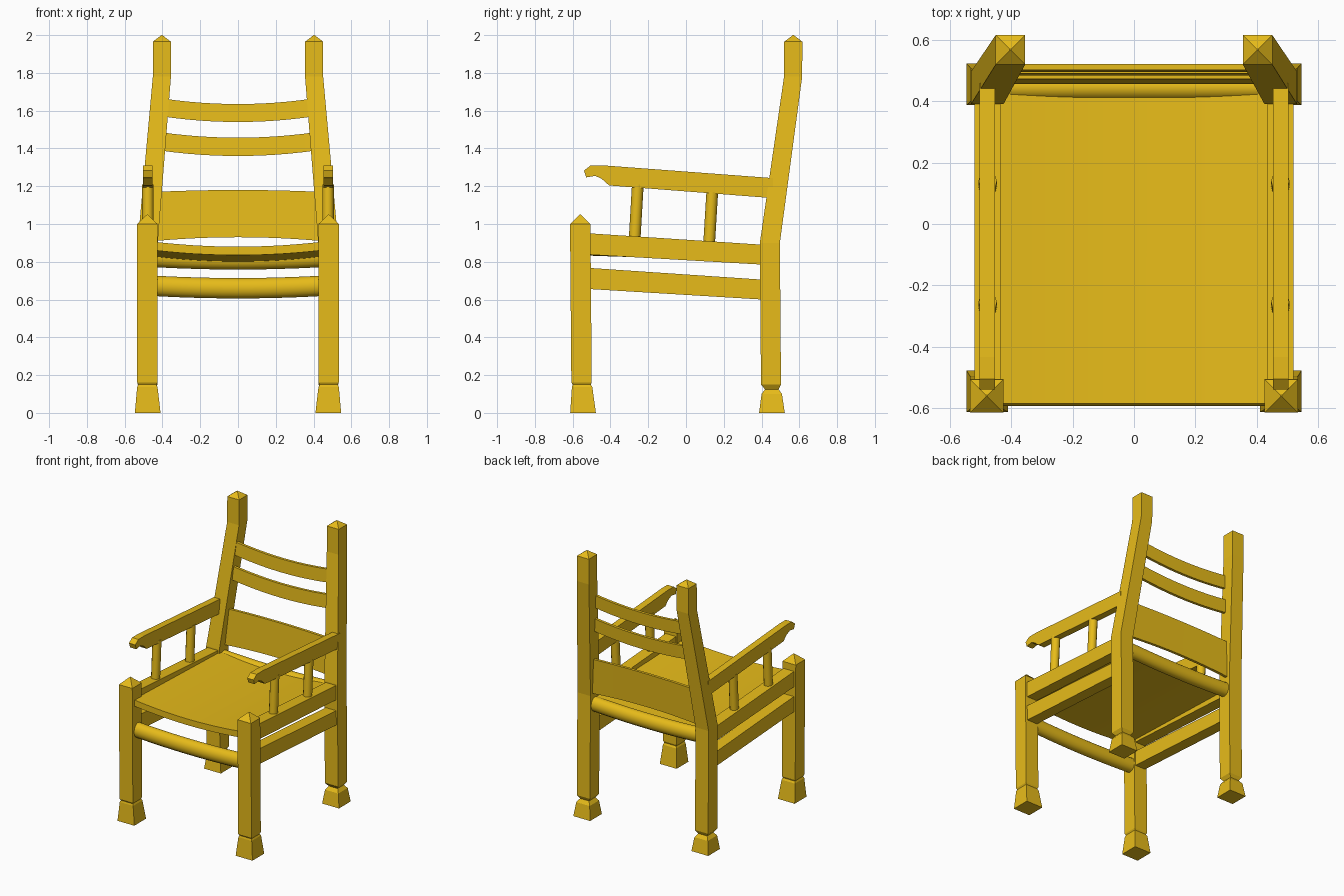
import bpy, bmesh, math

if "Cube" in bpy.data.objects:
    bpy.data.objects.remove(bpy.data.objects["Cube"])

wood = bpy.data.materials.new("wood")
wood.diffuse_color = (0.8, 0.5, 0.01, 1)
wood.use_nodes = True
wood.node_tree.nodes["Principled BSDF"].inputs["Base Color"].default_value = wood.diffuse_color


def finish(name, bm, mirror=False, smooth=False):
    bmesh.ops.remove_doubles(bm, verts=bm.verts[:], dist=1e-5)
    bmesh.ops.recalc_face_normals(bm, faces=bm.faces[:])
    me = bpy.data.meshes.new(name)
    bm.to_mesh(me)
    bm.free()
    ob = bpy.data.objects.new(name, me)
    bpy.context.collection.objects.link(ob)
    me.materials.append(wood)
    if mirror:
        ob.modifiers.new("mirror", 'MIRROR').use_mirror_merge = False
    if smooth:
        bpy.context.view_layer.objects.active = ob
        ob.select_set(True)
        bpy.ops.object.shade_smooth_by_angle(angle=math.radians(35))
        ob.select_set(False)
    return ob


def loft(name, rings, **kw):
    """Skin closed rings of equal length and cap both ends."""
    bm = bmesh.new()
    vs = [[bm.verts.new(p) for p in r] for r in rings]
    n = len(vs[0])
    for a, b in zip(vs, vs[1:]):
        for i in range(n):
            j = (i + 1) % n
            bm.faces.new((a[i], a[j], b[j], b[i]))
    bm.faces.new(vs[0])
    bm.faces.new(vs[-1])
    return finish(name, bm, **kw)


def leg(name, stations):
    """Square post through (z, x, y, half width); last station is the pointed tip."""
    corners = ((-1, -1), (1, -1), (1, 1), (-1, 1))
    loft(name, [[(x + h * a, y + h * b, z) for a, b in corners]
                for z, x, y, h in stations], mirror=True)


def side_board(name, profile, x0, x1):
    """Extrude a (y, z) profile across x and mirror it to the other side."""
    loft(name, [[(x, y, z) for y, z in profile] for x in (x0, x1)], mirror=True)


def cross_board(name, section, half, steps=12):
    """Sweep a (y, z, rise at ends) section across the chair."""
    rings = []
    for i in range(steps + 1):
        t = 2 * i / steps - 1
        rings.append([(half * t, y, z + r * t * t) for y, z, r in section])
    return loft(name, rings, smooth=True)


def round_rail(name, y, z, ry, rz):
    cross_board(name, [(y + ry * math.cos(k * math.pi / 8), z + rz * math.sin(k * math.pi / 8), .013)
                       for k in range(16)], .45)


# Legs with block feet and pointed tops
leg("front_leg", [(0, .478, -.545, .068), (.137, .48, -.55, .054), (.15, .48, -.552, .048),
                  (.162, .48, -.553, .054), (1.0, .48, -.56, .054), (1.05, .48, -.56, .002)])
leg("back_leg", [(0, .478, .455, .068), (.1, .478, .454, .054), (.125, .478, .454, .036),
                 (.15, .478, .45, .053), (.9, .478, .444, .053),
                 (1.78, .403, .567, .048), (1.965, .403, .568, .048), (2.0, .403, .568, .002)])

# Side rails
side_board("upper_side_rail", [(-.55, .953), (.44, .888), (.44, .783), (-.55, .84)], .435, .52)
side_board("lower_side_rail", [(-.55, .77), (.44, .703), (.44, .598), (-.55, .658)], .435, .52)

# Armrests with scrolled front ends
side_board("armrest", [(.46, 1.243), (-.434, 1.31), (-.505, 1.31), (-.54, 1.283), (-.528, 1.247),
                       (-.48, 1.255), (-.445, 1.238), (-.407, 1.204), (.46, 1.137)], .453, .504)

# Armrest spindles
for i, (yb, yt, zb, zt) in enumerate(((-.272, -.255, .92, 1.21), (.122, .139, .89, 1.17))):
    loft(f"arm_spindle_{i + 1}",
         [[(.477 + .03 * math.cos(k * math.pi / 6), y + .031 * math.sin(k * math.pi / 6), z)
           for k in range(12)] for y, z in ((yb, zb), (yt, zt))], mirror=True, smooth=True)

# Dished seat tilting slightly backwards
cross_board("seat", [(-.585, .88, .026), (.455, .845, .026), (.455, .8, .026), (-.585, .835, .026)], .445)

# Round front stretcher and the rail under the back of the seat
round_rail("front_stretcher", -.548, .66, .045, .054)
round_rail("back_seat_rail", .445, .812, .045, .053)


# Backrest boards leaning backwards
def back_board(name, z0, z1, r0, r1, half, t=.01):
    y0, y1 = (.466 + .065 * (z - .93) for z in (z0, z1))
    cross_board(name, [(y0 - t, z0, r0), (y0 + t, z0, r0), (y1 + t, z1, r1), (y1 - t, z1, r1)], half)


back_board("back_panel", .93, 1.18, -.02, -.01, .44)
back_board("lower_back_slat", 1.36, 1.457, .028, .028, .405)
back_board("upper_back_slat", 1.54, 1.635, .028, .028, .39)
